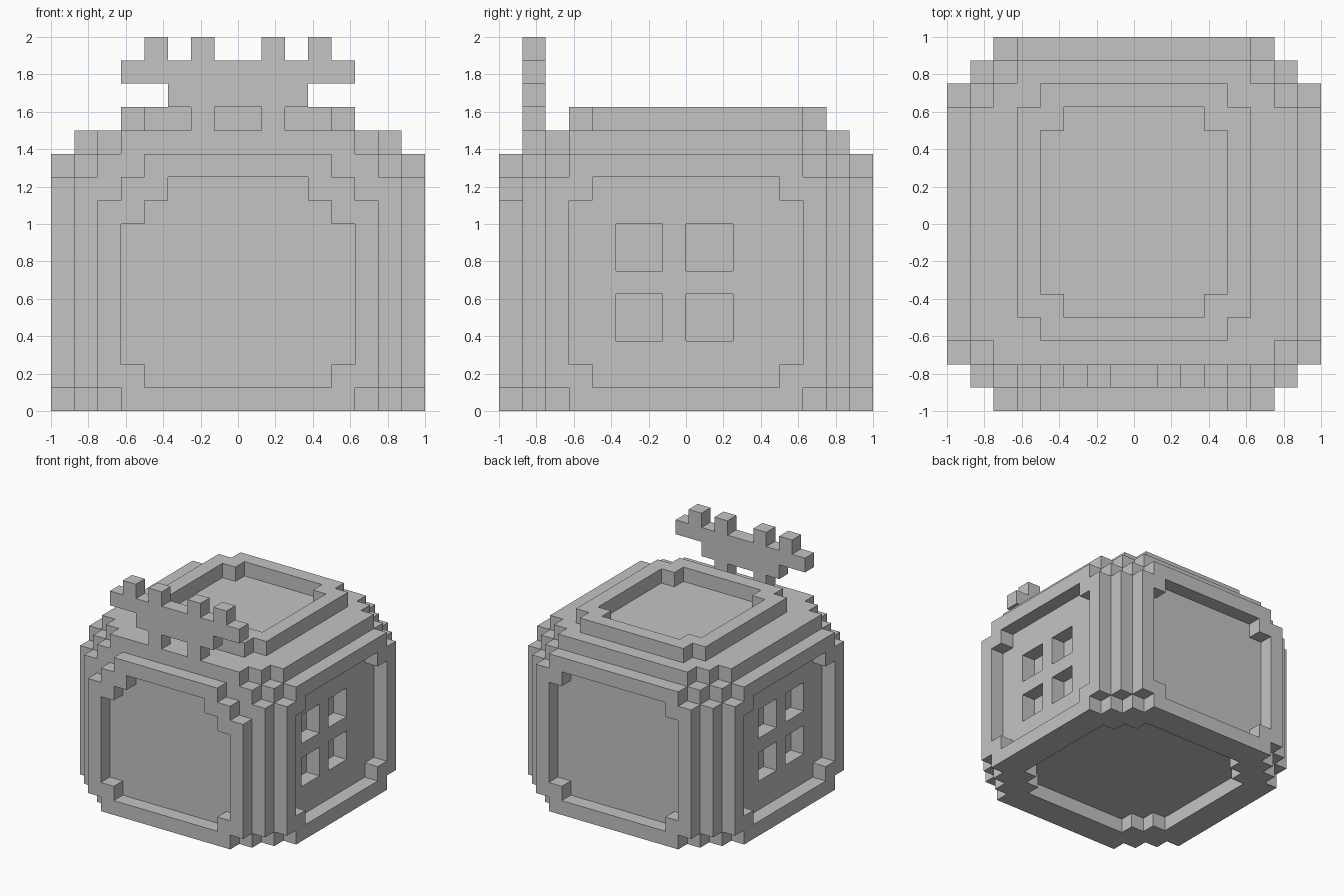
import bpy
import bmesh
from itertools import product
from mathutils import Vector

if "Cube" in bpy.data.objects:
    bpy.data.objects.remove(bpy.data.objects["Cube"], do_unlink=True)

CELL = 0.125

grey = bpy.data.materials.new("plain grey")
grey.use_nodes = True
grey.diffuse_color = (0.55, 0.55, 0.55, 1)
grey.node_tree.nodes["Principled BSDF"].inputs["Base Color"].default_value = (0.55, 0.55, 0.55, 1)


def block(x, y, z):
    """All grid cells inside the given (start, end) ranges."""
    return set(product(range(*x), range(*y), range(*z)))


def mid(half):
    return (-half, half)


def stepped(halves, z):
    """Footprint with stair-stepped corners from (half x, half y) pairs."""
    cells = set()
    for hx, hy in halves:
        cells |= block(mid(hx), mid(hy), z)
    return cells


def mirrored(cells):
    return cells | {(-1 - x, y, z) for x, y, z in cells}


def build(name, cells):
    """Turn cells into a mesh made of the outside faces only."""
    bm = bmesh.new()
    for cell in cells:
        centre = Vector(cell) + Vector((0.5, 0.5, 0.5))
        for axis in range(3):
            for sign in (-1, 1):
                n = Vector((0, 0, 0))
                n[axis] = sign
                if tuple(int(c + d) for c, d in zip(cell, n)) in cells:
                    continue
                u, v = Vector((0, 0, 0)), Vector((0, 0, 0))
                u[(axis + 1) % 3] = 0.5
                v[(axis + 2) % 3] = 0.5 * sign
                corners = (-u - v, u - v, u + v, -u + v)
                bm.faces.new([bm.verts.new((centre + n / 2 + c) * CELL) for c in corners])
    bmesh.ops.remove_doubles(bm, verts=bm.verts, dist=CELL / 100)
    mesh = bpy.data.meshes.new(name)
    bm.to_mesh(mesh)
    bm.free()
    mesh.materials.append(grey)
    obj = bpy.data.objects.new(name, mesh)
    bpy.context.collection.objects.link(obj)
    return obj


# Body: stacked layers with stepped corners
rim = [(5, 8), (6, 7), (7, 6), (8, 5)]
body = stepped(rim, (0, 1)) | stepped(rim, (10, 11))
body |= stepped([(6, 8), (7, 7), (8, 6)], (1, 10))
body |= stepped([(5, 7), (6, 6), (7, 5)], (11, 12))

# Raised lid with a sunken panel
body |= block(mid(5), (-4, 5), (12, 13)) | block(mid(4), (-5, 6), (12, 13))
body -= block(mid(4), (-3, 4), (12, 13)) | block(mid(3), (-4, 5), (12, 13))

# Front frame: stepped upper corners and sunken panel
front = (-8, -7)
body -= mirrored(block((5, 6), front, (9, 10)) | block((4, 5), front, (10, 11)))
for half, z in ((5, (2, 8)), (4, (1, 9)), (3, (9, 10))):
    body -= block(mid(half), front, z)

# Sunken panels on the back and both sides
for half, z in ((5, (2, 9)), (4, (1, 10))):
    body -= block(mid(half), (7, 8), z)
    body -= mirrored(block((7, 8), mid(half), z))

# Four square windows on each side
for y, z in product((-3, 0), (3, 6)):
    body -= mirrored(block((6, 7), (y, y + 2), (z, z + 2)))

# Sunken panel underneath
body -= stepped([(4, 6), (5, 5), (6, 4)], (0, 1))
build("body", body)

# Crest: two legs, two bars and four prongs
row = (-7, -6)
crest = mirrored(block((1, 2), row, (12, 13)))
crest |= block(mid(3), row, (13, 14)) | block(mid(5), row, (14, 15))
for x in (1, 3):
    crest |= mirrored(block((x, x + 1), row, (15, 16)))
build("crest", crest)
